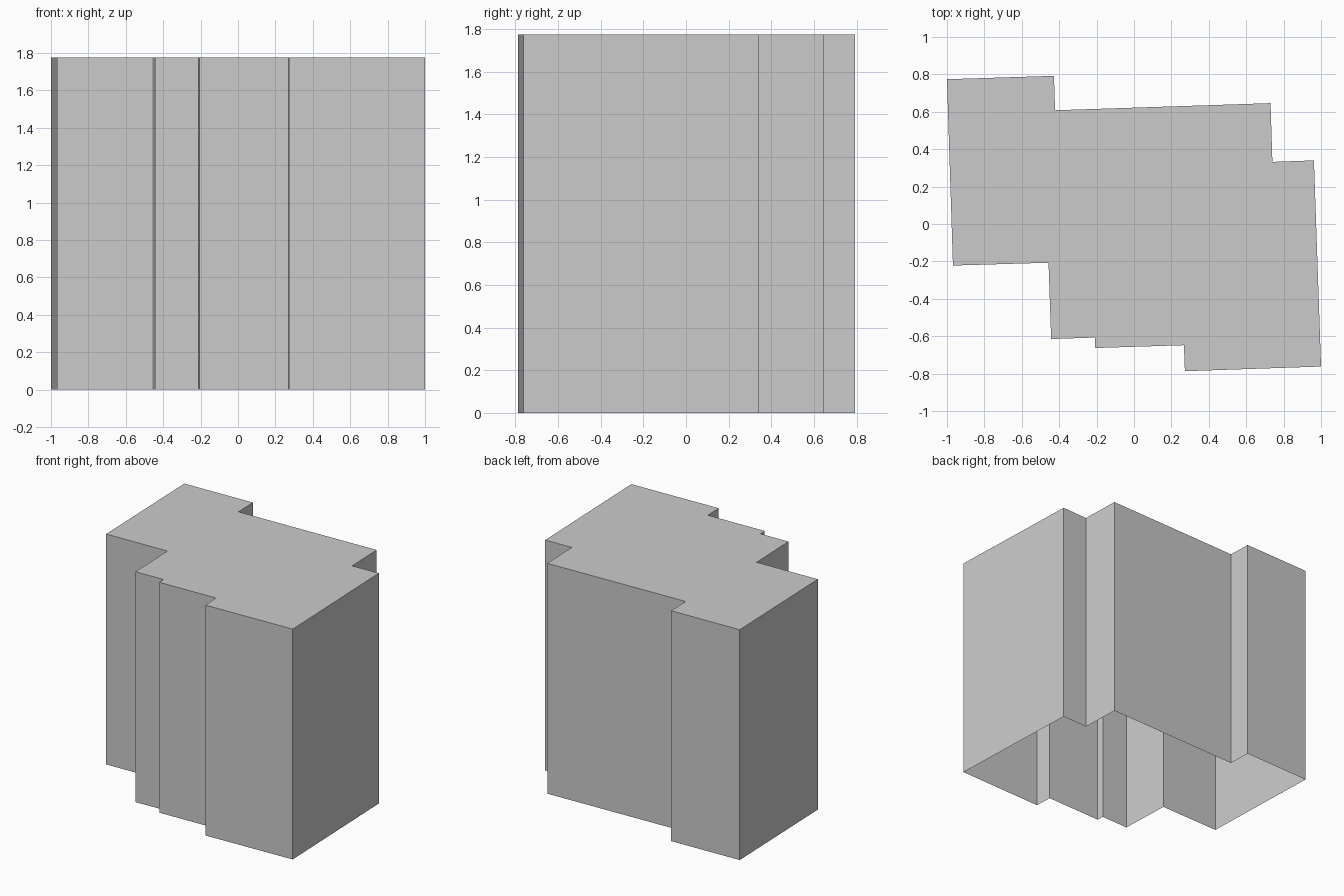
import bpy, bmesh

if "Cube" in bpy.data.objects:
    bpy.data.objects.remove(bpy.data.objects["Cube"])

HEIGHT = 1.775

# Stepped floor plan, counter-clockwise from the front-right corner
PLAN = [
    (1.0, -0.762), (0.962, 0.34), (0.74, 0.332), (0.73, 0.646),
    (-0.422, 0.608), (-0.428, 0.792), (-1.0, 0.774), (-0.968, -0.222),
    (-0.457, -0.207), (-0.443, -0.615), (-0.21, -0.607), (-0.207, -0.663),
    (0.267, -0.648), (0.272, -0.787),
]

bm = bmesh.new()
base = [bm.verts.new((x, y, 0)) for x, y in PLAN]
roof = [bm.verts.new((x, y, HEIGHT)) for x, y in PLAN]

# Flat roof; the underside stays open
bm.faces.new(roof)

# Outer walls
n = len(PLAN)
for i in range(n):
    j = (i + 1) % n
    bm.faces.new((base[i], base[j], roof[j], roof[i]))

mesh = bpy.data.meshes.new("building_shell")
bm.to_mesh(mesh)
bm.free()
building = bpy.data.objects.new("building_shell", mesh)
bpy.context.collection.objects.link(building)
